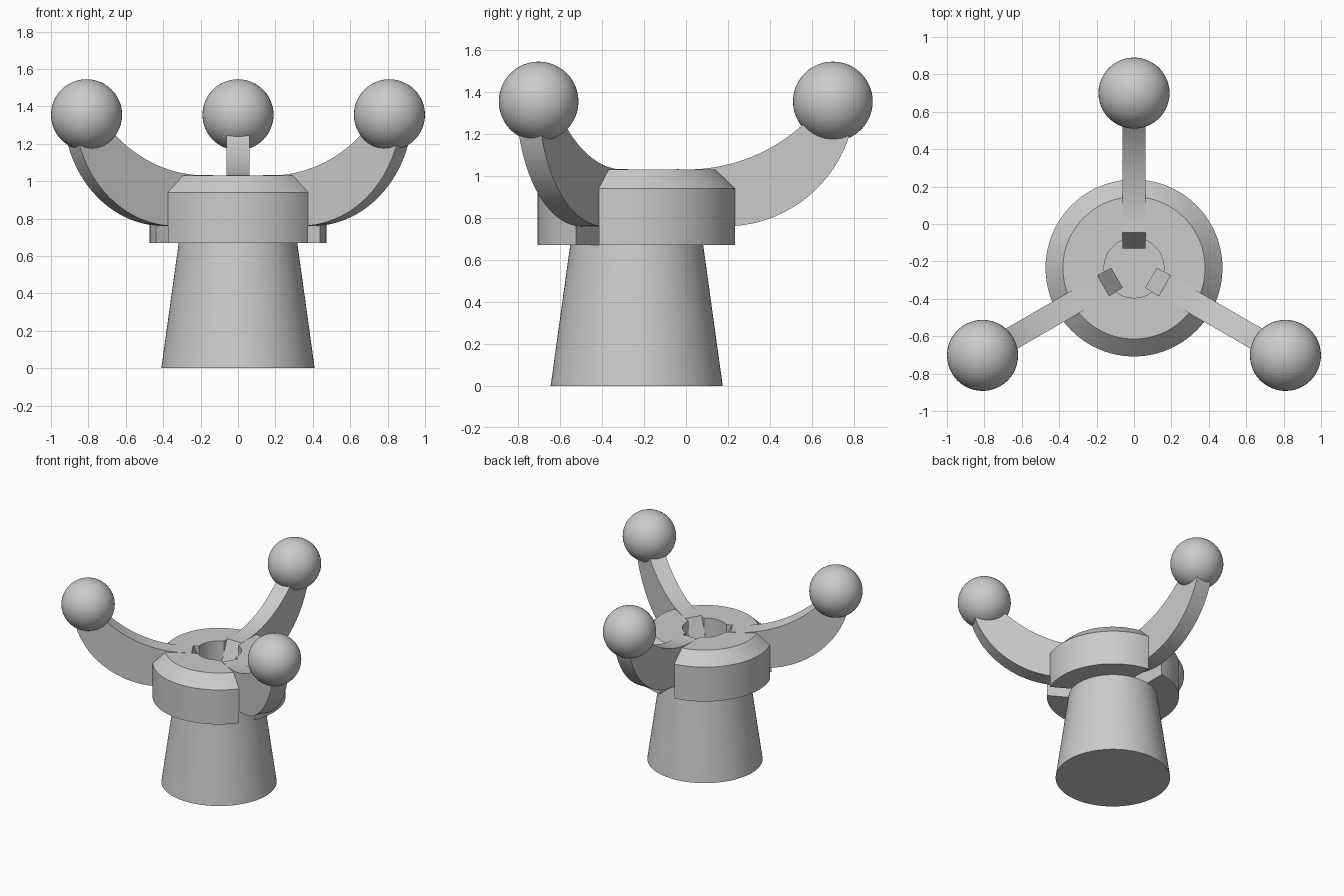
import bpy, bmesh
from math import sin, cos, asin, atan2, radians, pi
from mathutils import Vector, Matrix

AXIS_Y = -0.235          # centre line of base and collar
HALF = 0.062             # half the arm and slot width
ARMS = {"back": 90, "left": -30, "right": 210}

if "Cube" in bpy.data.objects:
    bpy.data.objects.remove(bpy.data.objects["Cube"])

grey = bpy.data.materials.new("plain_grey")
grey.use_nodes = True
grey.diffuse_color = (0.6, 0.6, 0.6, 1)
grey.node_tree.nodes["Principled BSDF"].inputs["Base Color"].default_value = (0.6, 0.6, 0.6, 1)


def finish(bm, name, angle=0):
    """Turn a bmesh into a shaded object, spun about the centre line."""
    bmesh.ops.recalc_face_normals(bm, faces=bm.faces)
    bm.transform(Matrix.Translation((0, AXIS_Y, 0)) @ Matrix.Rotation(radians(angle), 4, "Z"))
    mesh = bpy.data.meshes.new(name)
    bm.to_mesh(mesh)
    bm.free()
    mesh.materials.append(grey)
    obj = bpy.data.objects.new(name, mesh)
    bpy.context.collection.objects.link(obj)
    bpy.ops.object.select_all(action="DESELECT")
    obj.select_set(True)
    bpy.context.view_layer.objects.active = obj
    bpy.ops.object.shade_smooth_by_angle(angle=radians(30))


def loft(bm, rings):
    """Skin closed rings of equal length and cap both ends."""
    loops = [[bm.verts.new(p) for p in ring] for ring in rings]
    n = len(loops[0])
    for a, b in zip(loops, loops[1:]):
        for i in range(n):
            j = (i + 1) % n
            bm.faces.new((a[i], a[j], b[j], b[i]))
    bm.faces.new(loops[0])
    bm.faces.new(loops[-1])


def arc(centre, radius, x0, x1, steps):
    """Points on the lower half of a circle between two x positions."""
    a0, a1 = (asin((x - centre[0]) / radius) for x in (x0, x1))
    angles = [a0 + (a1 - a0) * i / steps for i in range(steps + 1)]
    return [(centre[0] + radius * sin(a), centre[1] - radius * cos(a)) for a in angles]


# Tapered base
bm = bmesh.new()
bmesh.ops.create_cone(bm, cap_ends=True, segments=96, radius1=0.41, radius2=0.317,
                      depth=0.67, matrix=Matrix.Translation((0, 0, 0.335)))
finish(bm, "tapered_base")

# Collar: three chamfered ring sectors with parallel slots between them
profile = [(0.16, 0.67), (0.473, 0.67), (0.473, 0.94), (0.38, 1.03), (0.16, 1.03)]
for name, middle in (("front", -90), ("back_left", 30), ("back_right", 150)):
    bm = bmesh.new()
    rings = []
    for i in range(33):
        t = i / 16 - 1
        ring = []
        for r, z in profile:
            a = t * (pi / 3 - asin(HALF / r))
            ring.append((r * cos(a), r * sin(a), z))
        rings.append(ring)
    loft(bm, rings)
    finish(bm, name + "_collar_sector", middle)

# Curved arms, each ending in a ball
upper = arc((0.24, 1.85), 0.819, 0.19, 0.855, 28)
lower = arc((0.422, 1.381), 0.621, 0.105, 1.025, 28)
for name, angle in ARMS.items():
    bm = bmesh.new()
    loft(bm, [[(u[0], -HALF, u[1]), (u[0], HALF, u[1]), (v[0], HALF, v[1]), (v[0], -HALF, v[1])]
              for u, v in zip(upper, lower)])
    finish(bm, name + "_arm", angle)

    bm = bmesh.new()
    bmesh.ops.create_uvsphere(bm, u_segments=48, v_segments=24, radius=0.19,
                              matrix=Matrix.Translation((0.935, 0, 1.355)))
    finish(bm, name + "_ball", angle)
